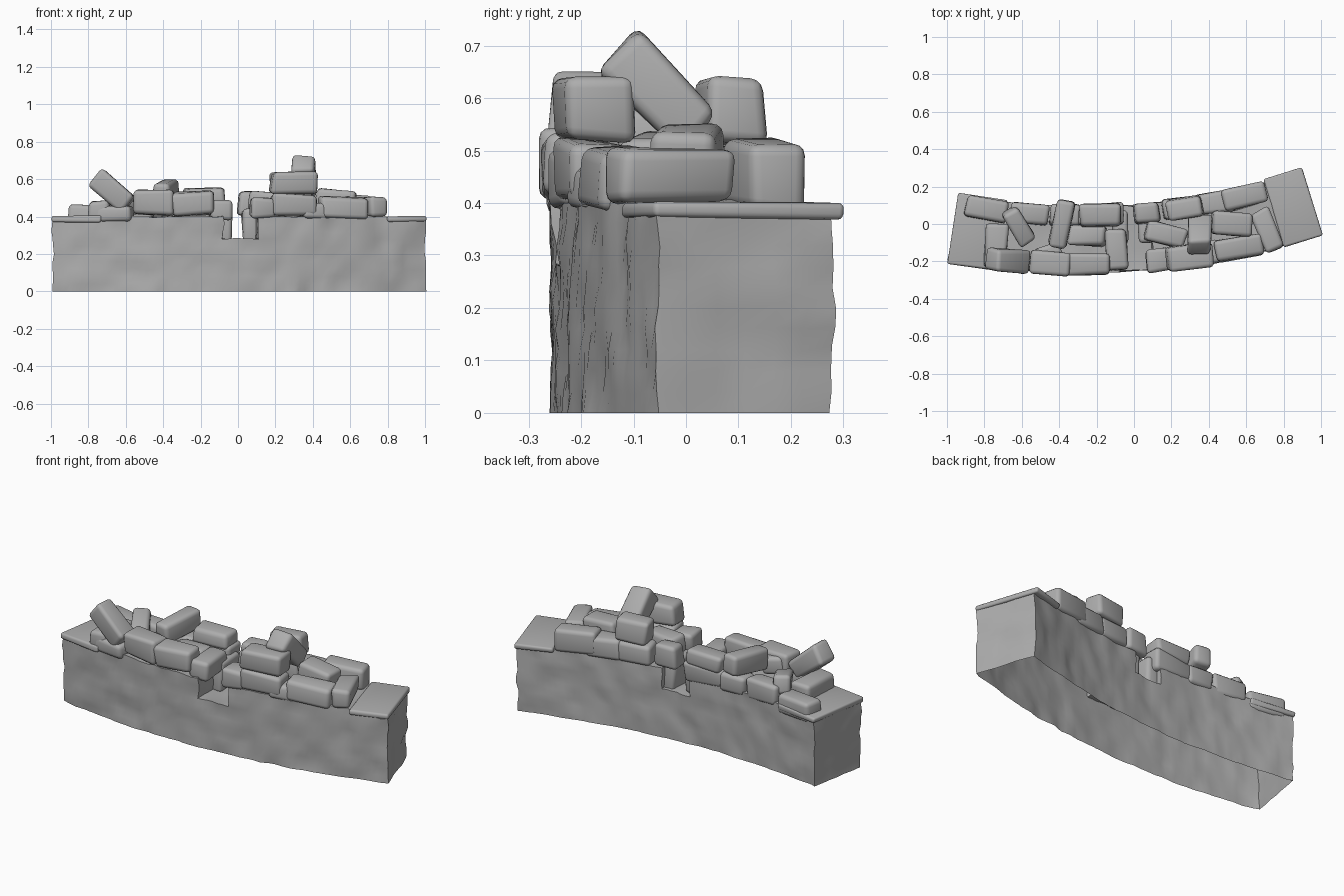
import bpy, bmesh, random
from math import asin, sin, cos, radians, degrees
from mathutils import Vector, Matrix, Euler, noise

random.seed(4)
if bpy.data.objects.get("Cube"):
    bpy.data.objects.remove(bpy.data.objects["Cube"])

# The wall follows a circular arc seen from above
CENTRE_X, CENTRE_Y, RADIUS, HALF_DEPTH = -0.27, 3.817, 3.9, 0.175
START, END = radians(-10.2), radians(18.2)

stone_grey = bpy.data.materials.new("stone_grey")
stone_grey.use_nodes = True
colour = (0.42, 0.42, 0.42, 1)
stone_grey.diffuse_color = colour
stone_grey.node_tree.nodes["Principled BSDF"].inputs["Base Color"].default_value = colour
parts = []


def arc_point(angle, offset, z):
    """Point on the arc; positive offset is towards the back."""
    r = RADIUS - offset
    return Vector((CENTRE_X + r * sin(angle), CENTRE_Y - r * cos(angle), z))


def finish(bm, name):
    bmesh.ops.recalc_face_normals(bm, faces=bm.faces)
    mesh = bpy.data.meshes.new(name)
    bm.to_mesh(mesh)
    bm.free()
    mesh.materials.append(stone_grey)
    obj = bpy.data.objects.new(name, mesh)
    bpy.context.collection.objects.link(obj)
    parts.append(obj)


def stone(name, centre, size, turn=(0, 0, 0), jitter=0.009, bevel=0.022):
    """Rounded, slightly irregular block; turn is in degrees."""
    bm = bmesh.new()
    bmesh.ops.create_cube(bm, size=1)
    for v in bm.verts:
        v.co = Vector([c * s + random.uniform(-jitter, jitter) for c, s in zip(v.co, size)])
    bmesh.ops.bevel(bm, geom=bm.edges[:], offset=bevel, segments=3, profile=0.5,
                    affect='EDGES', clamp_overlap=True)
    rotation = Euler([radians(t) for t in turn]).to_matrix().to_4x4()
    bm.transform(Matrix.Translation(centre) @ rotation)
    finish(bm, name)


def course(name, offset, depth, blocks):
    """Row of stones along the arc: middle x, length, bottom, top."""
    for i, (x, length, low, high) in enumerate(blocks, 1):
        angle = asin((x - CENTRE_X) / (RADIUS - offset))
        yaw = degrees(angle) + random.uniform(-3, 3)
        stone(f"{name}_{i}", arc_point(angle, offset, (low + high) / 2),
              (length, depth, high - low), (0, random.uniform(-3, 3), yaw))


# Wall body: elevation grid with a notch, given depth and bent along the arc
COLUMNS, ROWS, CELL, DEPTH_STEPS = 64, 10, 0.04, 6
bm = bmesh.new()
grid = [[bm.verts.new((i, 0, j)) for j in range(ROWS + 1)] for i in range(COLUMNS + 1)]
for i in range(COLUMNS):
    for j in range(ROWS):
        if not (29 <= i < 35 and j >= 7):
            bm.faces.new((grid[i][j], grid[i + 1][j], grid[i + 1][j + 1], grid[i][j + 1]))
for v in [v for v in bm.verts if not v.link_faces]:
    bm.verts.remove(v)
layer = bm.faces[:]
for step in range(DEPTH_STEPS):
    made = bmesh.ops.extrude_face_region(bm, geom=layer, use_keep_orig=(step == 0))["geom"]
    if step:
        bmesh.ops.delete(bm, geom=[f for f in layer if f.is_valid], context='FACES_ONLY')
    layer = [g for g in made if isinstance(g, bmesh.types.BMFace)]
    for v in [g for g in made if isinstance(g, bmesh.types.BMVert)]:
        v.co.y += 1

# The underside is open
underside = [f for f in bm.faces if all(v.co.z < 0.5 for v in f.verts)]
bmesh.ops.delete(bm, geom=underside, context='FACES')

for v in bm.verts:
    column, depth, row = v.co
    angle = START + (END - START) * column / COLUMNS
    point = arc_point(angle, HALF_DEPTH * (2 * depth / DEPTH_STEPS - 1), row * CELL)
    if row == ROWS and (column < 9 or column > 57):
        point.z -= 0.02
    rough = noise.noise_vector(point * 9) * 0.01 + noise.noise_vector(point * 22) * 0.006
    if row == 0:
        rough.z = 0
    v.co = point + rough
finish(bm, "wall_body")


def cap(name, first, last, offset):
    """Flat coping slab between two arc angles in degrees."""
    middle = (first + last) / 2
    stone(name, arc_point(radians(middle), offset, 0.387),
          (radians(last - first) * RADIUS, 0.38, 0.033),
          (0, 0, middle), jitter=0.004, bevel=0.011)


cap("right_end_cap", -10.3, -6.4, 0)
cap("left_end_cap", 15.1, 18.3, 0.008)

# Front and back courses along the wall edges
course("front_stone", -0.13, 0.12, [
    (-0.66, 0.2, 0.37, 0.46), (-0.45, 0.23, 0.41, 0.54), (-0.24, 0.23, 0.41, 0.53),
    (0.13, 0.12, 0.39, 0.5), (0.29, 0.24, 0.4, 0.52),
    (0.4, 0.14, 0.39, 0.47), (0.56, 0.25, 0.39, 0.505)])
course("back_stone", 0.13, 0.115, [
    (-0.79, 0.22, 0.35, 0.455), (-0.56, 0.2, 0.37, 0.49), (-0.37, 0.16, 0.37, 0.47),
    (-0.18, 0.24, 0.37, 0.48), (0.07, 0.14, 0.41, 0.53), (0.25, 0.2, 0.39, 0.51),
    (0.43, 0.2, 0.39, 0.5), (0.59, 0.23, 0.39, 0.515)])
course("upper_back_stone", 0.13, 0.115, [(-0.18, 0.22, 0.46, 0.555), (0.27, 0.19, 0.51, 0.635)])
course("upper_front_stone", -0.135, 0.125, [(0.3, 0.25, 0.52, 0.64)])

# Stones slumped against the sides of the notch
course("notch_stone", 0.06, 0.18, [(-0.08, 0.08, 0.27, 0.44), (0.065, 0.08, 0.26, 0.44)])

# Crosswise and loose stones on top
stone("right_cross_stone", (-0.735, -0.12, 0.43), (0.12, 0.24, 0.11), (0, 0, -4))
stone("left_cross_stone", (0.71, -0.035, 0.455), (0.11, 0.23, 0.105), (0, 0, 24))
stone("notch_cross_stone", (-0.095, -0.14, 0.44), (0.11, 0.22, 0.11), (0, 0, 4))
stone("leaning_front_stone", (-0.675, -0.195, 0.54), (0.23, 0.12, 0.115), (0, 40, -4))
stone("loose_stone", (-0.615, -0.01, 0.47), (0.1, 0.2, 0.1), (12, 0, 32))
stone("diagonal_stone", (-0.385, 0.0, 0.53), (0.1, 0.25, 0.11), (6, 0, -12))
stone("fallen_stone", (-0.45, -0.17, 0.47), (0.13, 0.13, 0.1), (0, 12, 20))
stone("inner_right_stone", (-0.25, -0.06, 0.43), (0.2, 0.11, 0.1), (0, 0, -3))
stone("inner_middle_stone", (0.17, -0.055, 0.475), (0.21, 0.11, 0.1), (0, 5, -14))
stone("inner_left_stone", (0.52, 0.0, 0.48), (0.21, 0.13, 0.12), (0, 4, -3))
stone("leaning_top_stone", (0.35, -0.055, 0.612), (0.125, 0.225, 0.11), (-46, 0, -2))

# Soft shading with sharp corners kept
bpy.ops.object.select_all(action='DESELECT')
for obj in parts:
    obj.select_set(True)
bpy.context.view_layer.objects.active = parts[0]
bpy.ops.object.shade_smooth_by_angle(angle=radians(40))
